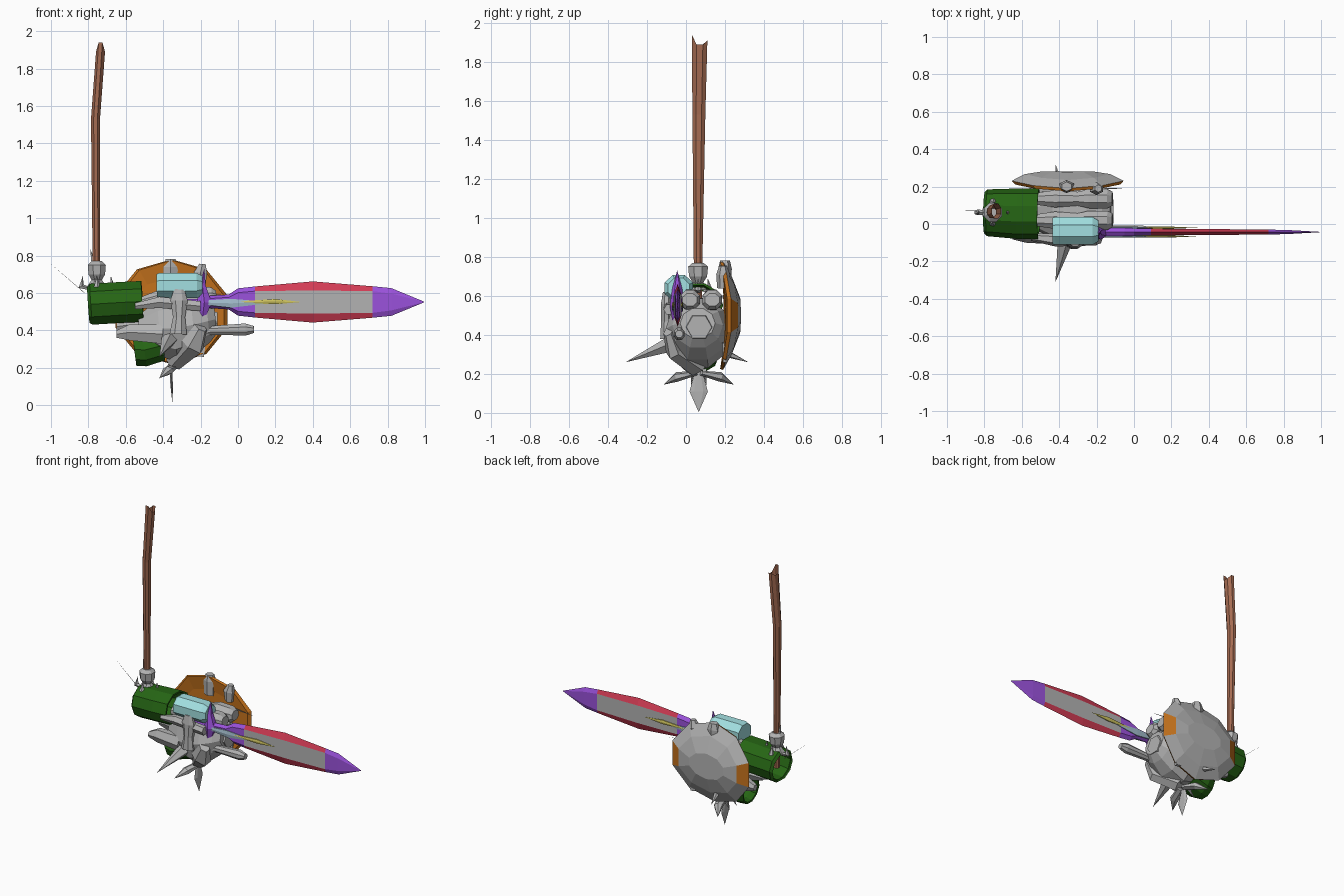
import bpy, bmesh, math
from mathutils import Vector as V

def mat(name, *c):
    m = bpy.data.materials.new(name)
    m.diffuse_color = (*c, 1)
    return m

GREY = mat("grey", .45, .45, .45)
ORANGE = mat("orange", .56, .17, .012)
GREEN = mat("green", .019, .13, .007)
PURPLE = mat("purple", .33, .085, .72)
RED = mat("red", .65, .045, .09)
BROWN = mat("brown", .38, .15, .085)
CYAN = mat("cyan", .36, .74, .75)
YELLOW = mat("yellow", .6, .53, .11)
ICE = mat("pale blue", .36, .5, .6)

def finish(name, bm, mats, rule=None):
    bmesh.ops.remove_doubles(bm, verts=bm.verts, dist=1e-5)
    bmesh.ops.recalc_face_normals(bm, faces=bm.faces)
    if rule:
        for f in bm.faces:
            f.material_index = rule(f.calc_center_median(), f.normal)
    me = bpy.data.meshes.new(name)
    bm.to_mesh(me)
    bm.free()
    for m in mats:
        me.materials.append(m)
    ob = bpy.data.objects.new(name, me)
    bpy.context.collection.objects.link(ob)
    return ob

def loft(name, rings, mats, rule=None, caps=True):
    bm = bmesh.new()
    rv = [[bm.verts.new(p) for p in r] for r in rings]
    n = len(rv[0])
    for a, b in zip(rv, rv[1:]):
        for i in range(n):
            j = (i + 1) % n
            bm.faces.new((a[i], a[j], b[j], b[i]))
    if caps:
        bm.faces.new(rv[0][::-1])
        bm.faces.new(rv[-1])
    return finish(name, bm, mats, rule)

def tube(name, stations, m, n=8, caps=True):
    """stations: (x, y, z, a, b); b is the half size towards y, a across it"""
    d = (V(stations[-1][:3]) - V(stations[0][:3])).normalized()
    ref = V((0, 0, 1)) if abs(d.y) > .8 else V((0, 1, 0))
    u = d.cross(ref).normalized()
    w = u.cross(d)
    rings = []
    for x, y, z, a, b in stations:
        a, b = max(a, 2e-4), max(b, 2e-4)
        rings.append([V((x, y, z)) + u * a * math.cos(t) + w * b * math.sin(t)
                      for t in (2 * math.pi * (i + .5) / n for i in range(n))])
    return loft(name, rings, [m], caps=caps)

# Staff, slightly kinked, with a notched open top
staff = tube("staff", [(-.755, .062, .52, .02, .022), (-.757, .062, .78, .022, .024),
                       (-.762, .066, 1.53, .026, .036), (-.735, .07, 1.91, .026, .043)],
             BROWN, 8, False)
for v in staff.data.vertices:
    if v.co.z > 1.8:
        v.co.z += .03 if v.co.y < .05 else (0 if v.co.y > .1 else -.02)

# Claw collar round the staff
tube("staff_collar", [(-.755, .062, .63, .06, .05), (-.755, .062, .67, .03, .03),
                      (-.755, .062, .70, .048, .05), (-.755, .062, .75, .052, .055),
                      (-.755, .062, .77, .03, .03)], GREY, 8)
for i, (dx, dy) in enumerate([(-1, 0), (1, 0), (0, -1), (0, 1)]):
    tube("collar_claw_%d" % i, [(-.755 + dx * .03, .062 + dy * .03, .62, .012, .012),
                                (-.755 + dx * .085, .062 + dy * .06, .635, .018, .016),
                                (-.755 + dx * .075, .062 + dy * .05, .69, 0, 0)], GREY, 5)
tube("collar_thorn", [(-.77, .062, .75, .016, .016), (-.79, .062, .835, 0, 0)], GREY, 5)
tube("collar_needle", [(-.82, .07, .6, .002, .002), (-1, .07, .755, 0, 0)], GREY, 4)

# Green sleeves: open tubes lying along x
for nm, st in [("upper_sleeve", [(-.80, .06, .535, .10, .11), (-.785, .06, .54, .115, .125),
                                 (-.62, .055, .55, .115, .135), (-.51, .055, .555, .115, .135)]),
               ("lower_sleeve", [(-.555, .06, .30, .095, .09), (-.50, .06, .295, .092, .11),
                                 (-.40, .06, .32, .085, .11)])]:
    ob = tube(nm, st, GREEN, 10, False)
    s = ob.modifiers.new("wall", "SOLIDIFY")
    s.thickness = .012

# Grey torso, lying along x, with its front plate
tube("torso", [(-.53, .06, .42, .06, .09), (-.42, .06, .41, .16, .15), (-.34, .06, .41, .19, .17),
               (-.24, .06, .43, .165, .165), (-.16, .06, .45, .12, .13),
               (-.12, .06, .46, .08, .09)], GREY, 10)
tube("torso_plate", [(-.125, .067, .44, .07, .07), (-.11, .067, .44, .065, .065)], GREY, 6)
tube("chest_ridge", [(-.34, .06, .23, .05, .06), (-.25, -.06, .33, .08, .05),
                     (-.2, -.09, .42, .04, .03)], GREY, 6)

# Barrels on top of the torso
for i, y in enumerate((.02, .135)):
    tube("top_barrel_%d" % i, [(-.52, y, .55, .03, .035), (-.42, y, .57, .05, .05),
                               (-.30, y, .58, .038, .04), (-.24, y, .58, .058, .055),
                               (-.14, y, .58, .055, .055), (-.115, y, .58, .035, .04)], GREY, 8)
for i, (y, z) in enumerate([(-.06, .38), (.06, .42), (.15, .38)]):
    tube("rear_limb_%d" % i, [(-.65, y, z, .022, .022), (-.58, y, z + .01, .05, .04),
                              (-.40, y, z, .06, .05)], GREY, 6)
tube("front_bracket", [(-.55, -.07, .53, .018, .02), (-.42, -.085, .55, .035, .035),
                       (-.2, -.085, .53, .03, .03)], GREY, 6)
tube("front_cup", [(-.32, -.1, .38, .05, .035), (-.315, -.1, .47, .035, .03),
                   (-.315, -.1, .56, .05, .03), (-.315, -.1, .62, .03, .02)], GREY, 8)
tube("forward_arm", [(-.22, -.03, .39, .045, .035), (-.15, -.03, .40, .025, .025),
                     (.04, -.035, .405, .035, .03), (.085, -.035, .405, .02, .02)], GREY, 8)
tube("side_rod", [(-.22, .19, .6, .008, .005), (0, .19, .58, 0, 0)], GREY, 4)

# Side spikes, mirrored about the torso plane
for s in (-1, 1):
    tube("side_spike_%s" % ("front" if s < 0 else "back"),
         [(-.37, .005 + s * .09, .35, .045, .04), (-.42, .005 + s * .315, .26, 0, 0)], GREY, 5)

# Flower of flat petals underneath
tube("petal_down", [(-.36, .065, .21, .008, .02), (-.355, .065, .11, .008, .047),
                    (-.35, .065, .004, 0, 0)], GREY, 6)
for s in (-1, 1):
    tube("petal_side_%d" % (s + 1), [(-.35, .065 + s * .01, .205, .03, .012),
                                     (-.375, .065 + s * .11, .185, .03, .025),
                                     (-.42, .065 + s * .18, .145, 0, 0)], GREY, 6)
    tube("petal_back_%d" % (s + 1), [(-.36, .065 + s * .03, .22, .015, .015),
                                     (-.42, .065 + s * .04, .14, 0, 0)], GREY, 4)

# Cyan bracer
tube("bracer", [(-.435, -.037, .635, .07, .075), (-.42, -.037, .64, .073, .08),
                (-.22, -.037, .64, .073, .08), (-.19, -.037, .64, .055, .06)], CYAN, 8)

# Shield: faceted dome bulging to the back, orange inside and on both flanks
def shield_ring(rx, rz, y_side, y_top, n=10):
    out = []
    for i in range(n):
        t = 2 * math.pi * (i + .5) / n
        c, s = math.cos(t), math.sin(t)
        out.append(V((-.355 + rx * c, y_side * c * c + y_top * s * s, .5 + rz * s)))
    return out

loft("shield", [shield_ring(.22, .18, .205, .19), shield_ring(.295, .275, .215, .175),
                shield_ring(.315, .28, .235, .19), shield_ring(.24, .2, .27, .235),
                shield_ring(.14, .09, .282, .278)], [GREY, ORANGE],
     lambda c, n: 1 if n.y < -.1 or abs(c.x + .355) > .225 else 0)
tube("shield_clasp", [(-.36, .2, .64, .04, .03), (-.36, .2, .74, .045, .035),
                      (-.36, .2, .782, .03, .025)], GREY, 6)
tube("shield_knob", [(-.2, .19, .64, .03, .03), (-.2, .19, .71, .04, .035),
                     (-.19, .19, .755, .02, .02)], GREY, 6)
tube("shield_foot", [(-.19, .2, .36, .03, .02), (-.2, .2, .26, .025, .015)], GREY, 4)

# Sword blade: bevelled flat blade, grey flats, red edges, purple ends
def blade_ring(x, h, flat, t):
    return [V((x, -.043 + dy * t, .552 + dz)) for dy, dz in
            [(0, h), (1, flat), (1, -flat), (0, -h), (-1, -flat), (-1, flat)]]

loft("blade", [blade_ring(*r) for r in [(-.2, .03, .015, .02), (-.05, .04, .025, .022),
     (0, .073, .05, .02), (.09, .083, .058, .018), (.4, .11, .062, .016), (.72, .084, .058, .013),
     (.82, .074, .045, .011), (.995, .002, .001, .001)]], [PURPLE, RED, GREY],
     lambda c, n: 0 if c.x < .09 or c.x > .74 else (2 if abs(c.z - .552) < .02 else 1))

# Sword guard, grip and inlaid spikes
tube("guard", [(-.18, -.045, .375, 0, 0), (-.19, -.045, .47, .02, .025), (-.18, -.045, .55, .045, .038),
               (-.19, -.045, .64, .02, .025), (-.18, -.045, .73, 0, 0)], PURPLE, 6)
tube("grip", [(-.4, -.045, .55, .018, .018), (-.2, -.045, .55, .022, .022)], PURPLE, 6)
for i, y in enumerate((-.066, -.02)):
    tube("ice_spike_%d" % i, [(-.22, y, .55, .008, .006), (-.04, y, .545, .028, .007),
                              (.2, y, .55, 0, 0)], ICE, 6)
    tube("gold_spike_%d" % i, [(.02, y, .552, .006, .005), (.2, y, .554, .016, .006),
                               (.34, y, .552, 0, 0)], YELLOW, 6)
